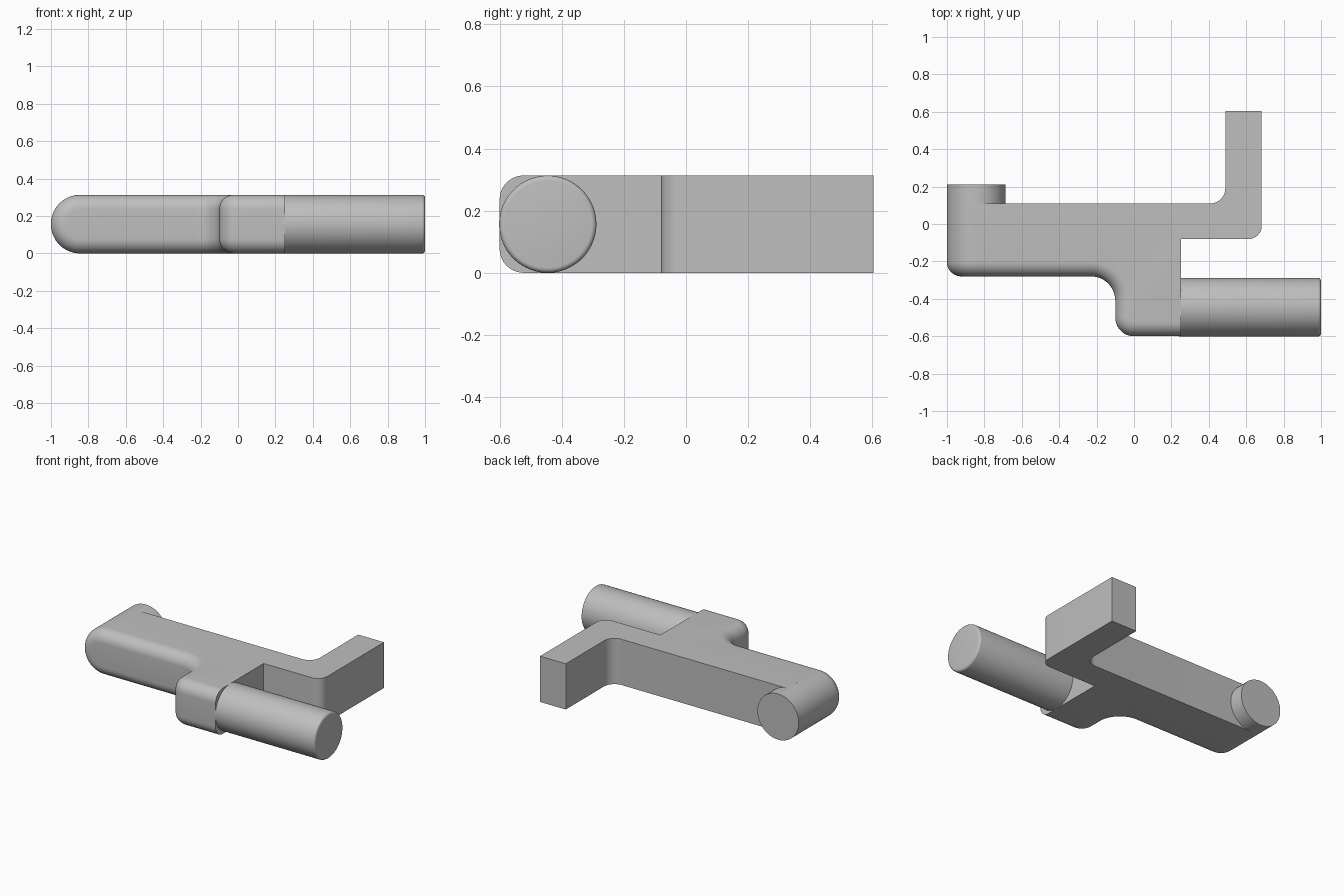
import bpy, bmesh, math

if "Cube" in bpy.data.objects:
    bpy.data.objects.remove(bpy.data.objects["Cube"])

H = 0.313        # slab height
R = H / 2        # rod radius
F = 0.077        # front edge fillet

grey = bpy.data.materials.new("grey")
grey.diffuse_color = (0.52, 0.52, 0.52, 1)
grey.use_nodes = True
grey.node_tree.nodes["Principled BSDF"].inputs["Base Color"].default_value = grey.diffuse_color


def arc(cx, cy, r, a0, a1, n=12):
    return [(cx + r * math.cos(math.radians(a0 + (a1 - a0) * i / n)),
             cy + r * math.sin(math.radians(a0 + (a1 - a0) * i / n))) for i in range(n + 1)]


def finish(name, bm):
    bmesh.ops.recalc_face_normals(bm, faces=bm.faces)
    me = bpy.data.meshes.new(name)
    bm.to_mesh(me)
    bm.free()
    ob = bpy.data.objects.new(name, me)
    bpy.context.collection.objects.link(ob)
    me.materials.append(grey)
    bpy.ops.object.select_all(action='DESELECT')
    ob.select_set(True)
    bpy.context.view_layer.objects.active = ob
    bpy.ops.object.shade_smooth_by_angle(angle=math.radians(30))
    return ob


def loft(name, rings):
    """Skin closed rings of equal length and cap both ends."""
    bm = bmesh.new()
    vs = [[bm.verts.new(p) for p in ring] for ring in rings]
    n = len(vs[0])
    for a, b in zip(vs, vs[1:]):
        for i in range(n):
            j = (i + 1) % n
            bm.faces.new((a[i], a[j], b[j], b[i]))
    bm.faces.new(vs[0])
    bm.faces.new(vs[-1])
    return finish(name, bm)


def rod(name, profile, place, n=96):
    """Round rod from (radius, position along axis) pairs."""
    ring = [(math.cos(2 * math.pi * i / n), math.sin(2 * math.pi * i / n)) for i in range(n)]
    return loft(name, [[place(r * c, r * s, t) for c, s in ring] for r, t in profile])


def outline(d):
    """Plan of the body, with its front edge pulled in by d."""
    return ([(-0.845, -0.28 + d)]
            + arc(-0.23, -0.41, 0.13 + d, 90, 0)
            + arc(0, -0.5, 0.1 - d, 180, 270)
            + [(0.25, -0.6 + d), (0.25, -0.08)]
            + arc(0.613, -0.01, 0.07, 270, 360)
            + [(0.683, 0.603), (0.488, 0.603)]
            + arc(0.408, 0.19, 0.08, 0, -90)
            + [(-0.845, 0.11)])


# flat body with crank arm and rounded front edge
steps = [(F * (1 - math.sin(math.radians(a))), F * (1 - math.cos(math.radians(a))))
         for a in range(0, 91, 9)]            # (inset, height)
levels = steps + [(d, H - z) for d, z in reversed(steps)]
loft("body", [[(x, y, z) for x, y in outline(d)] for d, z in levels])

# rounded left end, a rod lying along y
end_profile = [(R - d, -0.28 + z) for d, z in steps] + [(R, 0.21)]
rod("left_end", end_profile, lambda u, v, t: (-0.844 + u, t, R + v))

# right-hand rod along x with a softened tip
tip = arc(R - 0.016, 0.984, 0.016, 0, 90, 5)
rod("handle_rod", [(R, 0.24)] + tip, lambda u, v, t: (t, -0.445 + u, R + v))
